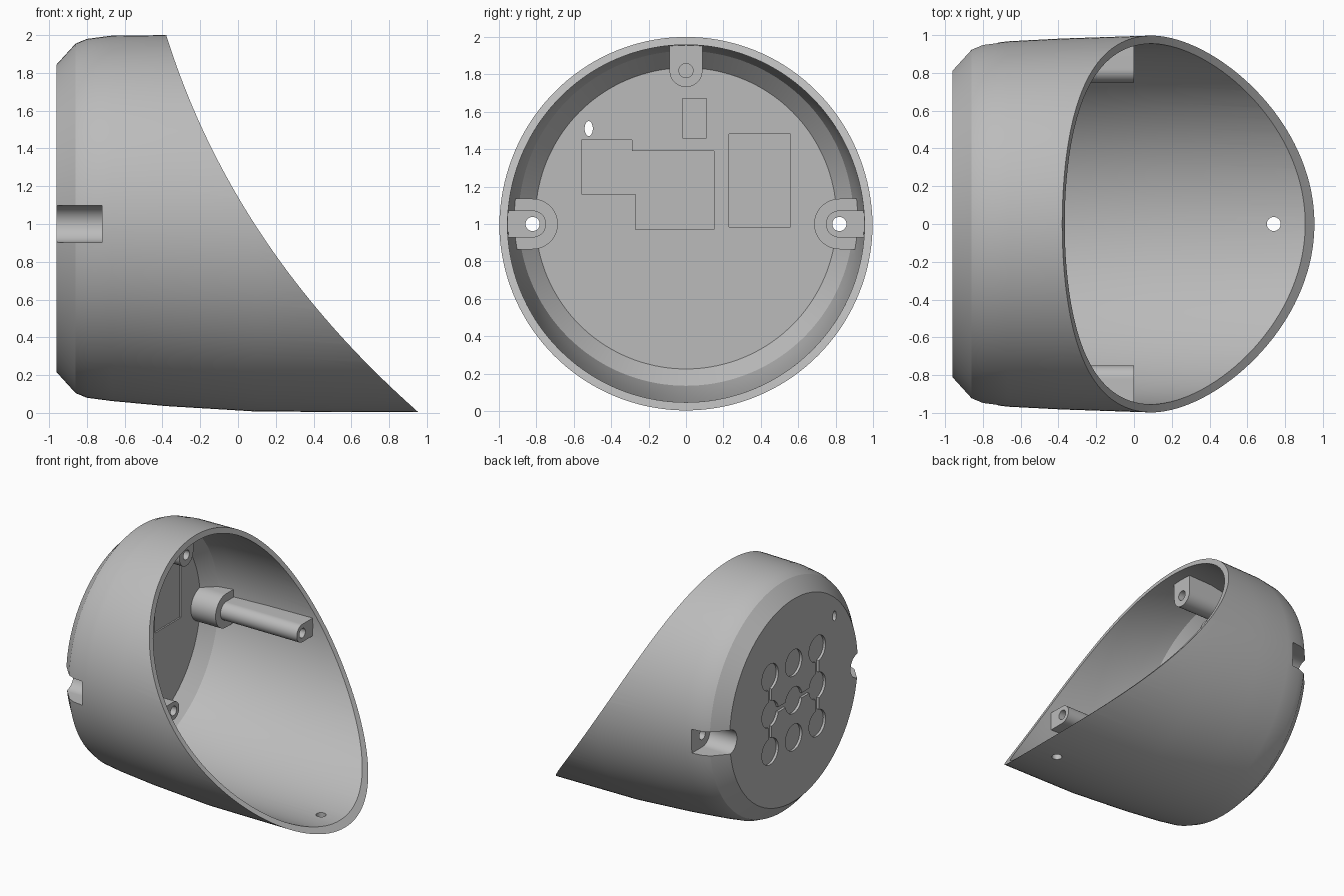
import bpy, bmesh, math
from mathutils import Vector

cube = bpy.data.objects.get("Cube")
if cube:
    bpy.data.objects.remove(cube, do_unlink=True)

# Material
grey = bpy.data.materials.new("plain grey")
grey.use_nodes = True
GREY = (0.5, 0.5, 0.5, 1)
grey.diffuse_color = GREY
grey.node_tree.nodes["Principled BSDF"].inputs["Base Color"].default_value = GREY


def to_object(name, bm):
    bmesh.ops.recalc_face_normals(bm, faces=bm.faces)
    mesh = bpy.data.meshes.new(name)
    bm.to_mesh(mesh)
    bm.free()
    obj = bpy.data.objects.new(name, mesh)
    mesh.materials.append(grey)
    bpy.context.collection.objects.link(obj)
    return obj


def skin(name, rings):
    """Closed solid through a list of matching point rings."""
    bm = bmesh.new()
    loops = [[bm.verts.new(p) for p in ring] for ring in rings]
    n = len(loops[0])
    for a, b in zip(loops, loops[1:]):
        for i in range(n):
            j = (i + 1) % n
            bm.faces.new((a[i], a[j], b[j], b[i]))
    bm.faces.new(loops[0])
    bm.faces.new(loops[-1])
    return to_object(name, bm)


def barrel(name, stations, sides=144):
    """Round solid along x; each station is x, radius, centre height."""
    turns = [math.tau * i / sides for i in range(sides)]
    return skin(name, [[(x, r * math.cos(t), c + r * math.sin(t)) for t in turns]
                       for x, r, c in stations])


def prism(name, outline, lo, hi, axis="x"):
    """Extrude a 2D outline along one axis."""
    place = {"x": lambda d, p: (d, p[0], p[1]),
             "y": lambda d, p: (p[0], d, p[1]),
             "z": lambda d, p: (p[0], p[1], d)}[axis]
    return skin(name, [[place(d, p) for p in outline] for d in (lo, hi)])


def oval(u, v, ru, rv, sides=32):
    return [(u + ru * math.cos(math.tau * i / sides),
             v + rv * math.sin(math.tau * i / sides)) for i in range(sides)]


def box(u0, u1, v0, v1):
    return [(u0, v0), (u1, v0), (u1, v1), (u0, v1)]


def u_shape(u, v, r, out, reach):
    """Half circle facing the centre, with straight sides running outward."""
    out = Vector(out)
    side = Vector((-out.y, out.x))
    mid = Vector((u, v))
    pts = []
    for i in range(25):
        t = math.pi * i / 24
        pts.append(mid + side * (r * math.cos(t)) - out * (r * math.sin(t)))
    return pts + [mid - side * r + out * reach, mid + side * r + out * reach]


def subtract(target, cutter):
    mod = target.modifiers.new("cut", "BOOLEAN")
    mod.operation = "DIFFERENCE"
    mod.solver = "EXACT"
    mod.object = cutter
    bpy.context.view_layer.objects.active = target
    bpy.ops.object.modifier_apply(modifier=mod.name)
    bpy.data.objects.remove(cutter, do_unlink=True)


BACK, FLOOR, MID = -0.96, -0.9, 1.03
SCREW = 0.82

# Outer body and inner cavity
housing = barrel("housing", [
    (BACK, 0.815, MID), (-0.86, 0.925, MID), (-0.8, 0.95, MID), (-0.67, 0.967, MID),
    (-0.38, 0.982, 1.018), (0.1, 0.998, 1.005), (1.05, 1.0, 1.003)])
cavity = barrel("cavity", [
    (FLOOR, 0.805, MID), (-0.8, 0.895, MID), (-0.67, 0.92, MID),
    (-0.38, 0.94, 1.018), (0.1, 0.955, 1.005), (1.1, 0.957, 1.003)])

# Screw posts are left standing in the cavity
for s in (-1, 1):
    subtract(cavity, prism("post_base", u_shape(s * SCREW, 1, 0.135, (s, 0), 0.3), -1, -0.68))
    subtract(cavity, prism("post", u_shape(s * SCREW, 1, 0.072, (s, 0), 0.3), -0.75, 0))
subtract(cavity, prism("top_post", u_shape(0, 1.82, 0.088, (0, 1), 0.3), -1, -0.46))
subtract(housing, cavity)

# Curved slanting mouth
p0, p1, p2 = Vector((-0.38, 2.0)), Vector((-0.027, 0.87)), Vector((0.95, 0.008))
curve = [p0 * (1 - t) ** 2 + p1 * 2 * t * (1 - t) + p2 * t * t
         for t in (i / 40 for i in range(41))]
mouth = [p0 + (p0 - p1) * 0.2] + curve + [p2 + (p2 - p1) * 0.2, (1.4, -0.16), (1.4, 2.226)]
subtract(housing, prism("mouth", mouth, -1.5, 1.5, "y"))

# Side notches and screw holes
for s in (-1, 1):
    subtract(housing, prism("notch", u_shape(s * SCREW, 1, 0.097, (s, 0), 0.3), -1.1, -0.72))
    subtract(housing, prism("screw_hole", oval(s * SCREW, 1, 0.038, 0.038), -0.8, 0.05))
subtract(housing, prism("top_hole", oval(0, 1.82, 0.038, 0.038), -0.75, -0.4))

# Drain hole and cable slot
subtract(housing, prism("drain", oval(0.74, 0, 0.037, 0.037), -0.1, 0.1, "z"))
subtract(housing, prism("slot", oval(-0.52, 1.51, 0.022, 0.04), -1.1, -0.85))

# Shallow pockets in the floor
for outline, depth in ((box(-0.56, -0.29, 1.16, 1.45), 0.02),
                       (box(-0.27, 0.15, 0.97, 1.39), 0.012),
                       (box(-0.295, -0.265, 1.16, 1.39), 0.012),
                       (box(0.23, 0.56, 0.985, 1.48), 0.012),
                       (box(-0.02, 0.11, 1.46, 1.67), 0.012)):
    subtract(housing, prism("pocket", outline, FLOOR - depth, FLOOR + 0.03))

# Grid of round recesses on the back, linked by narrow channels
STEP, DEEP = 0.3, BACK + 0.02
for i in (-1, 0, 1):
    for j in (-1, 0, 1):
        subtract(housing, prism("recess", oval(i * STEP, MID + j * STEP, 0.105, 0.105), -1.1, DEEP))
for s in (-1, 1):
    for half in (-1, 1):
        z = MID + half * STEP / 2
        subtract(housing, prism("channel", box(s * STEP - 0.02, s * STEP + 0.02, z - 0.08, z + 0.08), -1.1, DEEP))
    y = s * STEP / 2
    subtract(housing, prism("channel", box(y - 0.08, y + 0.08, MID - 0.02, MID + 0.02), -1.1, DEEP))

# Shading
bpy.ops.object.select_all(action="DESELECT")
housing.select_set(True)
bpy.context.view_layer.objects.active = housing
bpy.ops.object.shade_smooth_by_angle(angle=math.radians(25))
